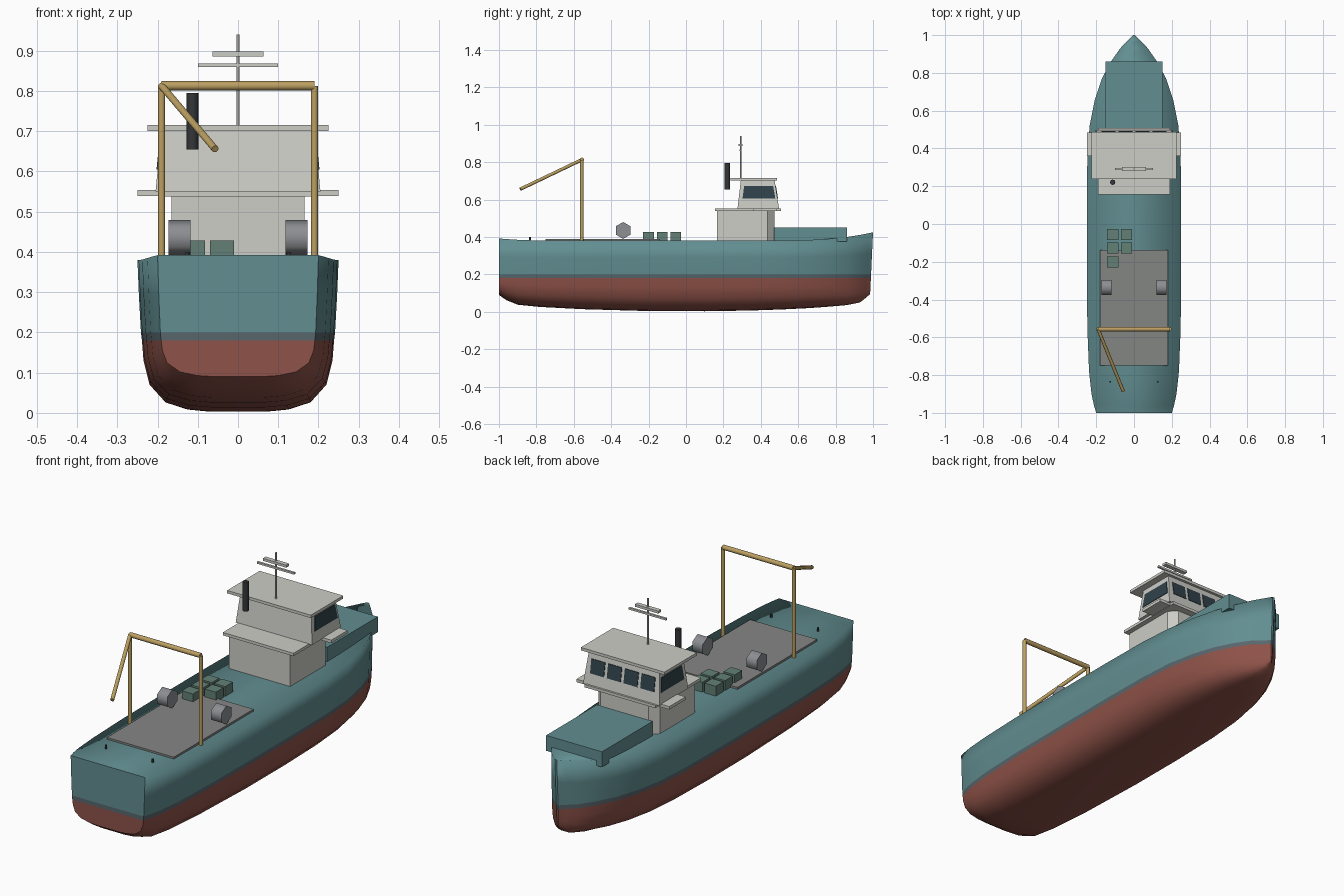
import bpy, bmesh, math
from mathutils import Vector

if "Cube" in bpy.data.objects:
    bpy.data.objects.remove(bpy.data.objects["Cube"])


def mat(name, r, g, b):
    m = bpy.data.materials.new(name)
    lin = [(c / 255 / 12.92 if c < 11 else ((c / 255 + 0.055) / 1.055) ** 2.4) for c in (r, g, b)]
    m.diffuse_color = (*lin, 1)
    m.use_nodes = True
    m.node_tree.nodes["Principled BSDF"].inputs["Base Color"].default_value = m.diffuse_color
    return m


TEAL = mat("teal_paint", 98, 142, 145)
STRIPE = mat("waterline_paint", 88, 102, 108)
RED = mat("bottom_paint", 142, 82, 72)
WHITE = mat("house_paint", 205, 205, 199)
TAN = mat("gantry_paint", 188, 160, 98)
DARK = mat("dark_metal", 52, 54, 56)
GLASS = mat("window_glass", 48, 66, 74)
CRATE = mat("crate_paint", 98, 128, 118)
PLATE = mat("deck_plate_grey", 132, 134, 132)
STEEL = mat("winch_steel", 140, 142, 146)


def finish(name, bm, *mats):
    bmesh.ops.recalc_face_normals(bm, faces=bm.faces)
    me = bpy.data.meshes.new(name)
    bm.to_mesh(me)
    bm.free()
    for m in mats:
        me.materials.append(m)
    ob = bpy.data.objects.new(name, me)
    bpy.context.collection.objects.link(ob)
    return ob


def prism(name, low, z0, top, z1, m):
    """Solid between two matching plan outlines."""
    bm = bmesh.new()
    a = [bm.verts.new((x, y, z0)) for x, y in low]
    b = [bm.verts.new((x, y, z1)) for x, y in top]
    bm.faces.new(a)
    bm.faces.new(b)
    for i in range(len(a)):
        j = (i + 1) % len(a)
        bm.faces.new((a[i], a[j], b[j], b[i]))
    return finish(name, bm, m)


def rect(x0, x1, y0, y1):
    return [(x0, y0), (x1, y0), (x1, y1), (x0, y1)]


def box(name, x0, x1, y0, y1, z0, z1, m):
    r = rect(x0, x1, y0, y1)
    return prism(name, r, z0, r, z1, m)


def rod(name, p, q, radius, m, sides=12):
    p, q = Vector(p), Vector(q)
    bm = bmesh.new()
    bmesh.ops.create_cone(bm, cap_ends=True, segments=sides, radius1=radius,
                          radius2=radius, depth=(q - p).length)
    rot = (q - p).to_track_quat('Z', 'Y').to_matrix().to_4x4()
    rot.translation = (p + q) / 2
    bm.transform(rot)
    for f in bm.faces:
        f.smooth = len(f.verts) == 4
    for e in bm.edges:
        e.smooth = all(len(f.verts) == 4 for f in e.link_faces)
    return finish(name, bm, m)


# Hull: lofted stations (y, half width, deck height, keel height)
stations = [(-1, .2, .392, .09), (-.96, .212, .389, .062), (-.9, .225, .385, .038),
            (-.78, .238, .381, .026), (-.55, .247, .38, .014), (-.2, .25, .38, .004),
            (.1, .25, .38, .003), (.35, .247, .38, .007), (.52, .235, .38, .013),
            (.66, .207, .384, .02), (.77, .17, .391, .028), (.86, .122, .4, .036),
            (.93, .073, .411, .05), (.975, .03, .42, .072), (1, .005, .425, .095)]
bilge = [(.72, .94), (.38, .88), (.13, .72), (.03, .5), (0, .28)]
bm = bmesh.new()
rings = []
for y, w, zd, zk in stations:
    half = [(w, zd), (w * .985, (zd + .2) / 2), (w * .965, .2), (w * .955, .18)]
    half += [(w * f, zk + t * (.18 - zk)) for t, f in bilge]
    rake = .02 if y > .95 else 0
    pts = half + [(-x, z) for x, z in reversed(half)]
    rings.append([bm.verts.new((x, y - rake * (1 - z / zd), z)) for x, z in pts])
n = len(rings[0])
h = n // 2


def paint(i):
    k = min(i, n - 2 - i)
    return 0 if k < 2 or i == n - 1 else 1 if k == 2 else 2


for a, b in zip(rings, rings[1:]):
    for i in range(n):
        j = (i + 1) % n
        f = bm.faces.new((a[i], a[j], b[j], b[i]))
        f.material_index = paint(i)
        f.smooth = True
# Transom and stem closed in strips so the waterline carries across
for r in (rings[0], rings[-1]):
    for i in range(h - 1):
        f = bm.faces.new((r[i], r[i + 1], r[n - 2 - i], r[n - 1 - i]))
        f.material_index = paint(i)
    for i in range(n):
        bm.edges.get((r[i], r[(i + 1) % n])).smooth = False
finish("hull", bm, TEAL, STRIPE, RED)

# Foredeck and working deck
box("forecastle", -.15, .15, .47, .86, .375, .45, TEAL)
box("work_deck_plate", -.18, .18, -.75, -.138, .37, .39, PLATE)

# Deckhouse with chamfered forward corners, roof slab and bridge wings
plan = [(-.165, .165), (.165, .165), (.165, .435), (.13, .472), (-.13, .472), (-.165, .435)]
prism("deckhouse", plan, .37, plan, .54, WHITE)
box("bridge_deck", -.19, .19, .155, .507, .538, .552, WHITE)
for s, side in ((-1, "port"), (1, "starboard")):
    box(side + "_bridge_wing", *sorted((s * .185, s * .25)), .36, .485, .539, .5535, WHITE)

# Wheelhouse with tapered walls, roof and windows
prism("wheelhouse", rect(-.205, .205, .275, .498), .55, rect(-.19, .19, .293, .474), .702, WHITE)
box("wheelhouse_roof", -.225, .225, .238, .487, .701, .715, WHITE)
for s, side in ((-1, "port"), (1, "starboard")):
    prism(side + "_side_window", rect(*sorted((s * .18, s * .2025)), .302, .478), .605,
          rect(*sorted((s * .18, s * .196)), .311, .466), .672, GLASS)
for i in range(4):
    x = -.135 + .09 * i
    prism("forward_window_%d" % (i + 1), rect(x - .037, x + .037, .465, .492), .605,
          rect(x - .037, x + .037, .465, .4815), .672, GLASS)

# Funnel, mast and aerials
rod("funnel", (-.113, 0.221, .655), (-.113, .221, .795), .0145, DARK, 8)
rod("mast", (0, .292, .71), (0, .292, .94), .0035, WHITE, 8)
box("mast_yard", -.1, .1, .287, .297, .86, .869, WHITE)
box("radar_bar", -.063, .063, .281, .303, .886, .898, WHITE)

# Stern gantry and boom
for s, side in ((-1, "port"), (1, "starboard")):
    rod(side + "_gantry_post", (s * .19, -.557, .375), (s * .19, -.557, .813), .009, TAN)
rod("gantry_crossbar", (-.19, -.557, .813), (.19, -.557, .813), .0115, TAN)
rod("boom", (-.19, -.557, .813), (-.057, -.885, .656), .009, TAN)

# Winch drums and stern bollards
for s, side in ((-1, "port"), (1, "starboard")):
    drum = rod(side + "_winch_drum", (s * .118, -.336, .435), (s * .173, -.336, .435), .045, STEEL, 6)
    # keep a hexagon point at the top
    vs = drum.data.vertices
    if max(v.co.z for v in vs) < .478:
        for v in vs:
            dy, dz = v.co.y + .336, v.co.z - .435
            v.co.y, v.co.z = -.336 + dz, .435 - dy
    rod(side + "_bollard", (s * .126, -.835, .375), (s * .126, -.835, .4), .005, DARK, 8)

# Deck crates
for k, (cx, cy) in enumerate([(-.112, -.055), (-.04, -.055), (-.112, -.127), (-.04, -.127), (-.112, -.2)]):
    box("crate_%d" % (k + 1), cx - .03, cx + .03, cy - .029, cy + .029, .38, .428, CRATE)
